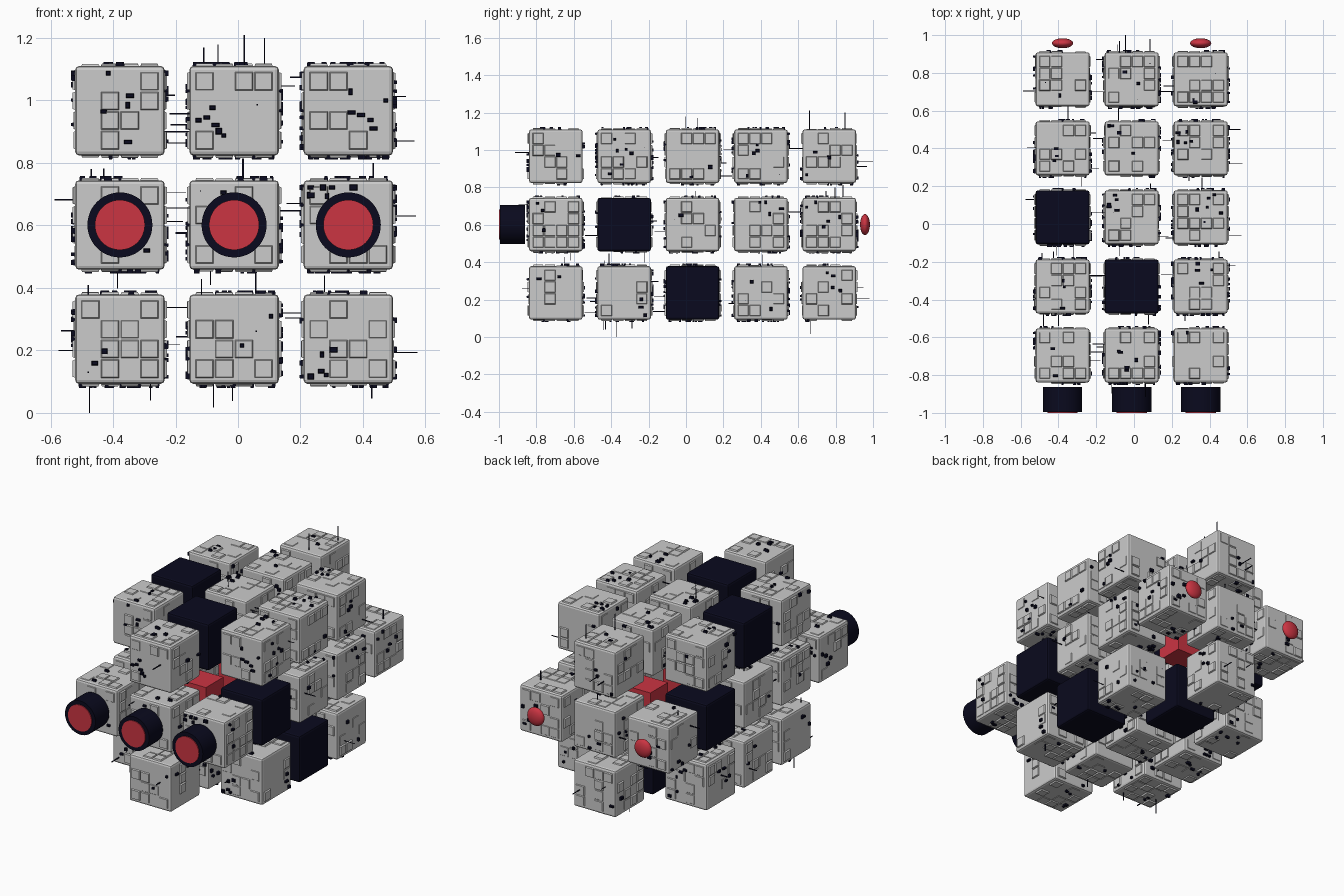
import bpy
import bmesh
import random
from mathutils import Matrix, Vector

if "Cube" in bpy.data.objects:
    bpy.data.objects.remove(bpy.data.objects["Cube"], do_unlink=True)


def make_material(name, rgb):
    mat = bpy.data.materials.new(name)
    mat.use_nodes = True
    color = (*rgb, 1.0)
    mat.diffuse_color = color
    mat.node_tree.nodes["Principled BSDF"].inputs["Base Color"].default_value = color
    return mat


GREY = make_material("light grey hull", (0.6, 0.6, 0.6))
NAVY = make_material("dark navy", (0.003, 0.003, 0.013))
RED = make_material("red", (0.6, 0.035, 0.055))

PITCH = 0.3655
HALF = 0.143
DIRECTIONS = [Vector(v) * s for v in ((1, 0, 0), (0, 1, 0), (0, 0, 1)) for s in (1, -1)]
rng = random.Random(7)


def cell_centre(i, j, k):
    return Vector((-0.378 + PITCH * i, -0.696 + PITCH * j, 0.236 + PITCH * k))


def add_object(name, bm, location, materials):
    mesh = bpy.data.meshes.new(name)
    bm.to_mesh(mesh)
    bm.free()
    for mat in materials:
        mesh.materials.append(mat)
    obj = bpy.data.objects.new(name, mesh)
    obj.location = location
    bpy.context.collection.objects.link(obj)
    return obj


def add_block(bm, frame, centre, size, slot=0, taper=0.0):
    """Box in a face frame; taper pulls in the outer rim."""
    local = bmesh.ops.create_cube(bm, size=1.0)["verts"]
    for v in local:
        x, y, z = v.co
        rim = taper if z > 0 else 0.0
        v.co = frame @ Vector((centre[0] + x * (size[0] - 2 * rim),
                               centre[1] + y * (size[1] - 2 * rim),
                               centre[2] + z * size[2]))
    for face in {f for v in local for f in v.link_faces}:
        face.material_index = slot


def rounded_cube(half, bevel):
    bm = bmesh.new()
    bmesh.ops.create_cube(bm, size=2 * half)
    bmesh.ops.bevel(bm, geom=bm.edges[:], offset=bevel, segments=2,
                    profile=0.5, affect='EDGES')
    return bm


def detail_face(bm, normal):
    """Raised panels, small dark fittings and thin aerials on one side."""
    frame = normal.to_track_quat('Z', 'Y').to_matrix().to_4x4()
    frame = frame @ Matrix.Translation((0, 0, HALF))
    tile = 0.063
    for a in range(4):
        for b in range(4):
            if rng.random() < 0.42:
                h = rng.choice((0.003, 0.006, 0.008))
                spot = ((a - 1.5) * tile, (b - 1.5) * tile, h / 2 - 0.001)
                add_block(bm, frame, spot, (tile - 0.003, tile - 0.003, h + 0.002),
                          taper=0.004)
    # fittings gather around a random spot
    cx, cy = rng.uniform(-0.09, 0.09), rng.uniform(-0.09, 0.09)
    for _ in range(rng.randint(1, 6)):
        x = max(-0.12, min(0.12, cx + rng.gauss(0, 0.05)))
        y = max(-0.12, min(0.12, cy + rng.gauss(0, 0.05)))
        size = (rng.choice((0.014, 0.02, 0.026)), rng.choice((0.014, 0.02)), 0.014)
        add_block(bm, frame, (x, y, 0.006), size, 1, 0.002)
    if rng.random() < 0.3:
        length = rng.uniform(0.03, 0.08)
        width = rng.choice((0.003, 0.005))
        spot = (rng.uniform(-0.11, 0.11), rng.uniform(-0.11, 0.11), length / 2)
        add_block(bm, frame, spot, (width, width, length), 1)


# Lattice of modules: corners open, red core along the middle
DARK_CELLS = {(2, 1, 1), (2, 2, 0), (1, 1, 2), (0, 2, 2), (0, 3, 1), (1, 3, 0)}
for i in range(3):
    for j in range(5):
        for k in range(3):
            cell = (i, j, k)
            centre = cell_centre(*cell)
            tag = f"{i}_{j}_{k}"
            if i != 1 and j in (0, 4) and k != 1:
                continue
            if i == 1 and k == 1 and 0 < j < 4:
                bm = bmesh.new()
                bmesh.ops.create_cube(bm, size=0.17)
                add_object("core_" + tag, bm, centre, [RED])
            elif cell in DARK_CELLS:
                add_object("dark_module_" + tag, rounded_cube(HALF, 0.012), centre, [NAVY])
            else:
                bm = rounded_cube(HALF, 0.012)
                for direction in DIRECTIONS:
                    detail_face(bm, direction)
                add_object("hull_module_" + tag, bm, centre, [GREY, NAVY])

# Long aerials: tip position and the axis they run along
AERIALS = [((-0.475, -0.37, 0.0), (0, 0, 1)), ((-0.28, -0.43, 0.04), (0, 0, 1)),
           ((0.02, 0.66, 1.21), (0, 0, -1)), ((0.085, 0.85, 1.2), (0, 0, -1)),
           ((-0.11, 0.06, 1.17), (0, 0, -1)), ((0.565, 0.5, 0.87), (-1, 0, 0)),
           ((0.57, -0.06, 0.63), (-1, 0, 0)), ((-0.575, 0.13, 0.2), (1, 0, 0)),
           ((-0.045, 1.0, 0.94), (0, -1, 0)), ((0.085, 0.98, 0.205), (0, -1, 0))]
bm = bmesh.new()
for tip, axis in AERIALS:
    frame = Matrix.Translation(tip) @ Vector(axis).to_track_quat('Z', 'Y').to_matrix().to_4x4()
    add_block(bm, frame, (0, 0, 0.05), (0.004, 0.004, 0.1))
add_object("long_aerials", bm, (0, 0, 0), [NAVY])


def disc_drum(name, x, z, y_front, y_back, radius, mat):
    bm = bmesh.new()
    turn = Vector((0, -1, 0)).to_track_quat('Z', 'Y').to_matrix().to_4x4()
    bmesh.ops.create_cone(bm, cap_ends=True, segments=48, radius1=radius, radius2=radius,
                          depth=y_back - y_front, matrix=turn)
    for face in bm.faces:
        face.smooth = len(face.verts) == 4
    for edge in bm.edges:
        edge.smooth = all(len(f.verts) == 4 for f in edge.link_faces)
    add_object(name, bm, (x, (y_front + y_back) / 2, z), [mat])


# Front thrusters and rear lamps
for i in range(3):
    x, _, z = cell_centre(i, 0, 1)
    disc_drum(f"thruster_{i}", x, z, -0.995, -0.862, 0.104, NAVY)
    disc_drum(f"thruster_glow_{i}", x, z, -1.0, -0.99, 0.08, RED)
    if i != 1:
        bm = bmesh.new()
        bmesh.ops.create_uvsphere(bm, u_segments=32, v_segments=16, radius=0.056,
                                  matrix=Matrix.Diagonal((1, 0.47, 1, 1)))
        for face in bm.faces:
            face.smooth = True
        add_object(f"rear_lamp_{i}", bm, (x, 0.957, z), [RED])
